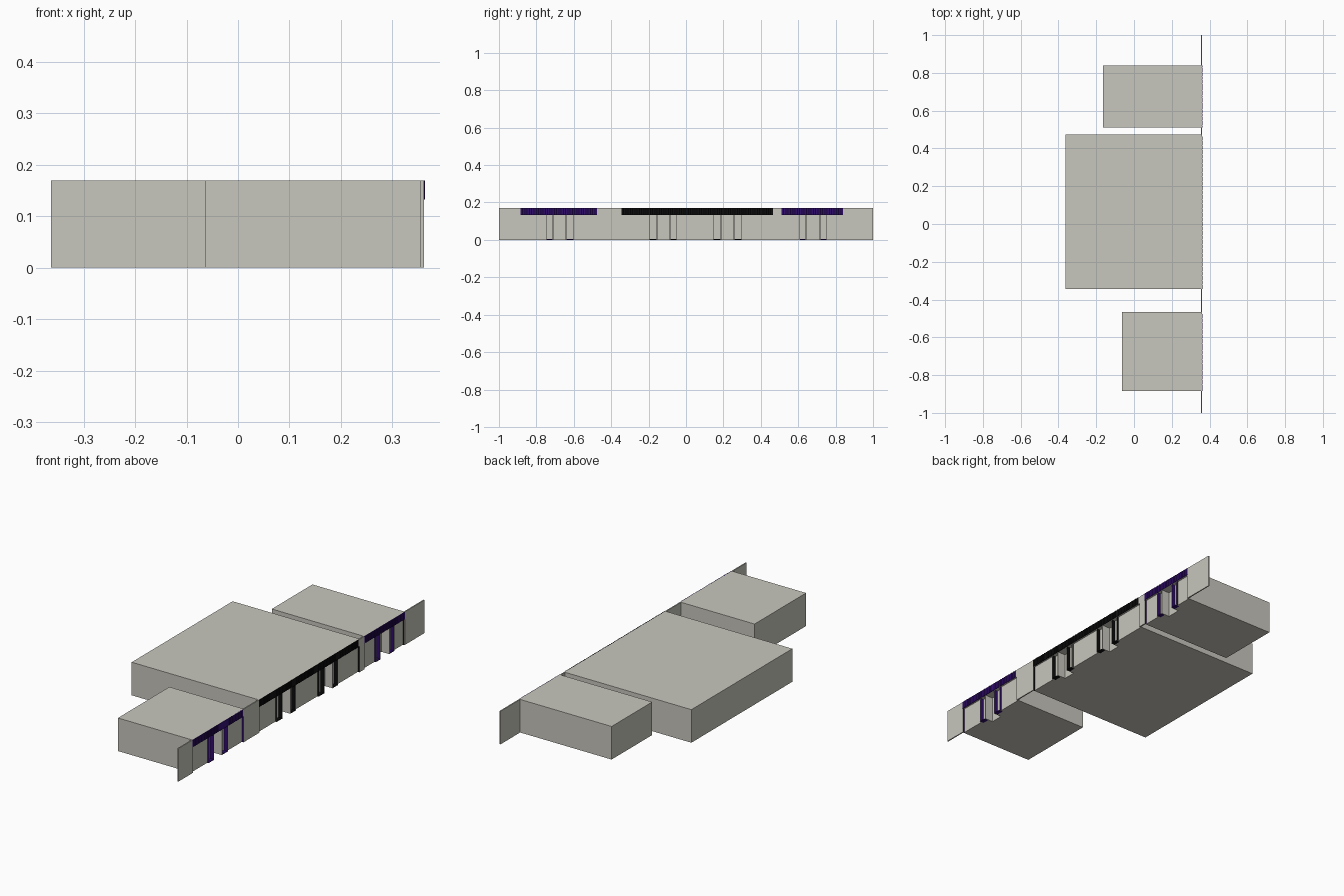
import bpy, bmesh, math

if "Cube" in bpy.data.objects:
    bpy.data.objects.remove(bpy.data.objects["Cube"])

H, SIGN_Z = 0.17, 0.133
FRONT, WALL_BACK = 0.36, 0.355
POST = 0.004


def material(name, rgb):
    m = bpy.data.materials.new(name)
    m.diffuse_color = (*rgb, 1)
    m.use_nodes = True
    m.node_tree.nodes["Principled BSDF"].inputs["Base Color"].default_value = m.diffuse_color
    return m


stone = material("pale stone", (0.58, 0.57, 0.51))
purple = material("dark purple", (0.03, 0.004, 0.15))
black = material("black", (0.004, 0.004, 0.004))


def finish(bm, name, mats):
    bmesh.ops.recalc_face_normals(bm, faces=bm.faces)
    me = bpy.data.meshes.new(name)
    bm.to_mesh(me)
    bm.free()
    for m in mats:
        me.materials.append(m)
    ob = bpy.data.objects.new(name, me)
    bpy.context.collection.objects.link(ob)
    return ob


def box(name, x, y, z, mat):
    bm = bmesh.new()
    bmesh.ops.create_cube(bm, size=1)
    for v in bm.verts:
        v.co = [a + (c + 0.5) * (b - a) for (a, b), c in zip((x, y, z), v.co)]
    return finish(bm, name, [mat])


def shop_body(name, back, y0, y1, pockets, trim):
    """Plan outline with shopfront pockets (start, end, depth, trimmed), extruded."""
    pts, mats = [(back, y0), (FRONT, y0)], [0, 0]
    for a, b, depth, trimmed in pockets:
        x, t = FRONT - depth, int(trimmed)
        pts += [(FRONT, a), (x, a), (x, b), (FRONT, b)]
        mats += [t, 0, t, 0]
    pts += [(FRONT, y1), (back, y1)]
    mats += [0, 0]
    bm = bmesh.new()
    low = [bm.verts.new((x, y, 0)) for x, y in pts]
    high = [bm.verts.new((x, y, SIGN_Z)) for x, y in pts]
    n = len(pts)
    for i in range(n):
        j = (i + 1) % n
        f = bm.faces.new((low[i], low[j], high[j], high[i]))
        f.material_index = mats[i]
    bm.faces.new(low)
    bm.faces.new(high)
    finish(bm, name, [stone, trim])
    # solid upper part above the windows
    box(name + "_upper", (back, FRONT), (y0, y1), (SIGN_Z, H), stone)


def ribbed_sign(name, y0, y1, mat):
    """Thin fascia whose front is a row of small upright ribs."""
    bm = bmesh.new()
    n = round((y1 - y0) / 0.012)
    outline = [(FRONT - 0.002, y0)]
    for i in range(n * 4 + 1):
        x = FRONT + 0.001 + 0.002 * abs(math.sin(i * math.pi / 4))
        outline.append((x, y0 + (y1 - y0) * i / (n * 4)))
    outline.append((FRONT - 0.002, y1))
    face = bm.faces.new([bm.verts.new((x, y, SIGN_Z)) for x, y in outline])
    ext = bmesh.ops.extrude_face_region(bm, geom=[face])
    for v in ext["geom"]:
        if isinstance(v, bmesh.types.BMVert):
            v.co.z = H
    finish(bm, name, [mat])


# name, back x, y range, trim, sign range, entrances (outer, door, door, outer)
shops = [
    ("left_shop", -0.063, -0.885, -0.467, purple, (-0.885, -0.475),
     [(-0.749, -0.711, -0.642, -0.599)]),
    ("middle_shop", -0.363, -0.345, 0.475, black, (-0.345, 0.465),
     [(-0.198, -0.155, -0.086, -0.048), (0.144, 0.187, 0.257, 0.298)]),
    ("right_shop", -0.165, 0.51, 0.84, purple, (0.51, 0.84),
     [(0.608, 0.642, 0.717, 0.754)]),
]

for name, back, y0, y1, trim, sign, doors in shops:
    pockets, edge = [], y0
    for k, (a, b, c, d) in enumerate(doors):
        pockets += [
            (edge + POST, a - POST / 2, 0.008, True),    # display window
            (a + POST / 2, b - POST / 2, 0.02, True),    # side light
            (b + POST / 2, c - POST / 2, 0.045, False),  # doorway
            (c + POST / 2, d - POST / 2, 0.02, True),    # side light
        ]
        edge = d
        # dark sills below the side lights
        for s, (p, q) in enumerate(((a, b), (c, d))):
            box(f"{name}_sill_{k}_{s}", (FRONT - 0.02, FRONT - 0.001),
                (p + POST / 2, q - POST / 2), (0, 0.004), trim)
    pockets.append((edge + POST / 2, y1 - POST, 0.008, True))
    shop_body(name, back, y0, y1, pockets, trim)
    ribbed_sign(name + "_fascia", *sign, trim)

# plain street wall between and beside the shops
edges = [-1.0] + [y for s in shops for y in (s[2], s[3])] + [1.0]
for i in range(0, len(edges), 2):
    box(f"street_wall_{i // 2}", (WALL_BACK, FRONT + 0.001),
        (edges[i], edges[i + 1]), (0, H), stone)
